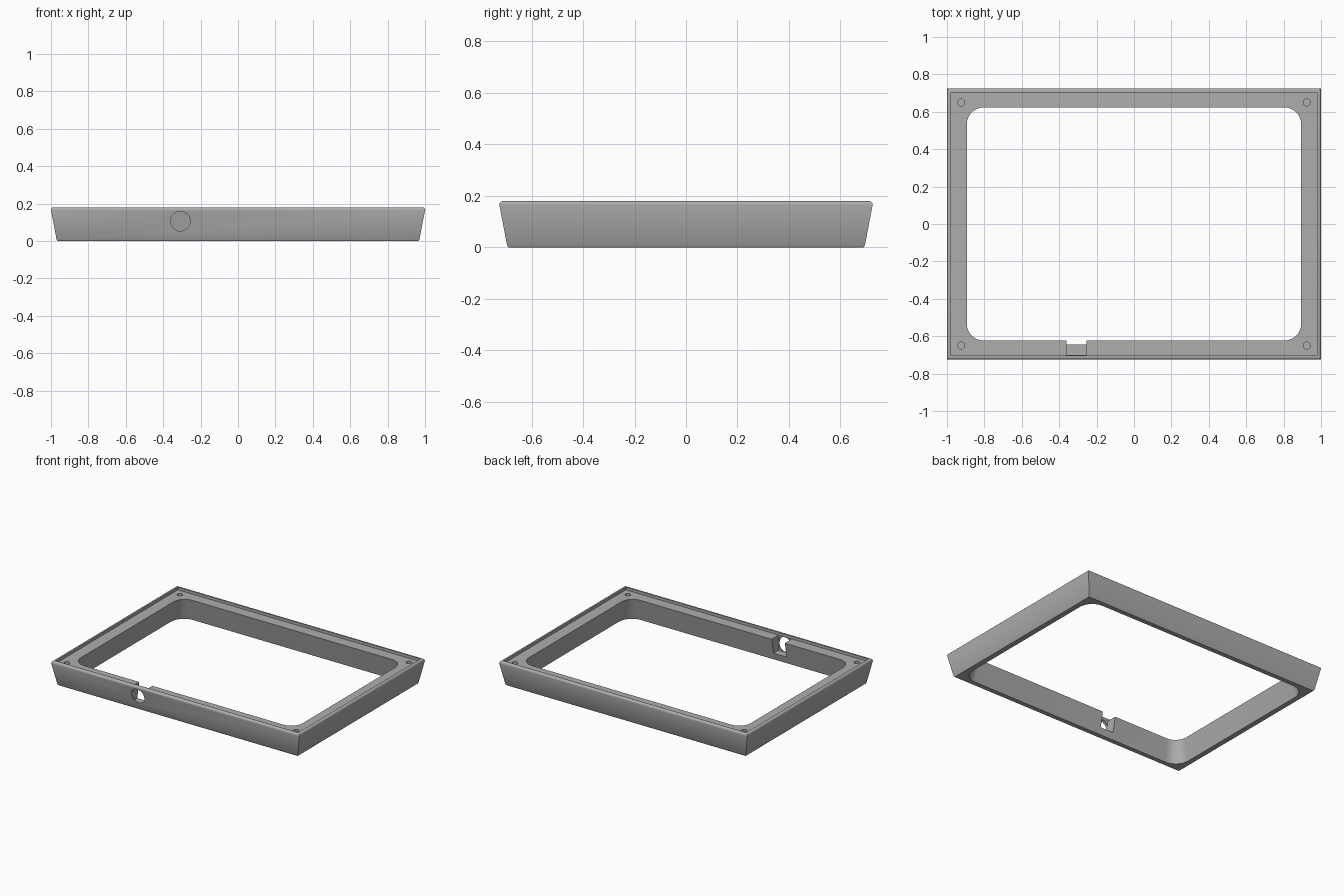
import bpy, bmesh, math

old = bpy.data.objects.get("Cube")
if old:
    bpy.data.objects.remove(old, do_unlink=True)

grey = bpy.data.materials.new("plain grey")
grey.use_nodes = True
colour = (0.42, 0.42, 0.42, 1)
grey.diffuse_color = colour
grey.node_tree.nodes["Principled BSDF"].inputs["Base Color"].default_value = colour

HX, HY, HEIGHT, LEDGE = 1.0, 0.725, 0.18, 0.16


def rectangle(hx, hy, radius=0, steps=10):
    """Counter-clockwise outline, with rounded corners if radius is given."""
    if not radius:
        return [(hx, hy), (-hx, hy), (-hx, -hy), (hx, -hy)]
    pts = []
    for i, (sx, sy) in enumerate(((1, 1), (-1, 1), (-1, -1), (1, -1))):
        for k in range(steps + 1):
            a = math.pi / 2 * (i + k / steps)
            pts.append((sx * (hx - radius) + radius * math.cos(a),
                        sy * (hy - radius) + radius * math.sin(a)))
    return pts


def loft(name, rings):
    """Skin a stack of (outline, z) rings and cap both ends."""
    bm = bmesh.new()
    loops = [[bm.verts.new((x, y, z)) for x, y in outline] for outline, z in rings]
    for a, b in zip(loops, loops[1:]):
        for i in range(len(a)):
            j = (i + 1) % len(a)
            bm.faces.new((a[i], a[j], b[j], b[i]))
    bm.faces.new(loops[0][::-1])
    bm.faces.new(loops[-1])
    bmesh.ops.recalc_face_normals(bm, faces=bm.faces)
    mesh = bpy.data.meshes.new(name)
    bm.to_mesh(mesh)
    bm.free()
    mesh.materials.append(grey)
    obj = bpy.data.objects.new(name, mesh)
    bpy.context.collection.objects.link(obj)
    return obj


def cut(body, cutter):
    """Subtract the cutter from the body, then discard it."""
    cutter.hide_render = True
    mod = body.modifiers.new("cut", "BOOLEAN")
    mod.operation, mod.solver, mod.object = "DIFFERENCE", "EXACT", cutter
    bpy.context.view_layer.objects.active = body
    bpy.ops.object.modifier_apply(modifier=mod.name)
    bpy.data.objects.remove(cutter, do_unlink=True)


def cylinder(name, radius, depth, location, rotation=(0, 0, 0)):
    bpy.ops.mesh.primitive_cylinder_add(vertices=32, radius=radius, depth=depth,
                                        location=location, rotation=rotation)
    obj = bpy.context.object
    obj.name = name
    obj.data.materials.append(grey)
    return obj


# Outer shell: drafted sides, rounded top rim, recessed ledge
profile = [(0.036, 0), (0.030, 0.008), (0, 0.165)]
fillet = 0.014
for k in range(1, 6):
    a = math.pi / 2 * k / 5
    profile.append((fillet * (1 - math.cos(a)), 0.166 + fillet * math.sin(a)))
profile += [(0.022, HEIGHT), (0.022, LEDGE)]
frame = loft("display_frame", [(rectangle(HX - d, HY - d), z) for d, z in profile])

# Central opening, widening towards the bottom
slope = 0.2
opening = []
for z in (-0.05, 0.25):
    grow = (LEDGE - z) * slope
    opening.append((rectangle(0.894 + grow, 0.623 + grow, 0.09 + grow / 2), z))
cut(frame, loft("opening_cutter", opening))

# Notch in the front wall, with a round port through the thin skin
port_x, port_z, port_r = -0.308, 0.106, 0.053
notch = [(port_x + sx * port_r, y) for sx, y in ((1, -0.55), (-1, -0.55), (-1, -0.7), (1, -0.7))]
cut(frame, loft("notch_cutter", [(notch, 0.05), (notch, 0.25)]))
cut(frame, cylinder("port_cutter", port_r - 0.0005, 0.12, (port_x, -0.72, port_z),
                    (math.pi / 2, 0, 0)))

# Blind screw holes in the corners of the ledge
for sx in (-1, 1):
    for sy in (-1, 1):
        cut(frame, cylinder("screw_cutter", 0.019, 0.2, (sx * 0.924, sy * 0.65, 0.16)))

# Smooth the curves, keep the edges sharp
bpy.ops.object.select_all(action="DESELECT")
frame.select_set(True)
bpy.context.view_layer.objects.active = frame
bpy.ops.object.shade_smooth_by_angle(angle=math.radians(30))
